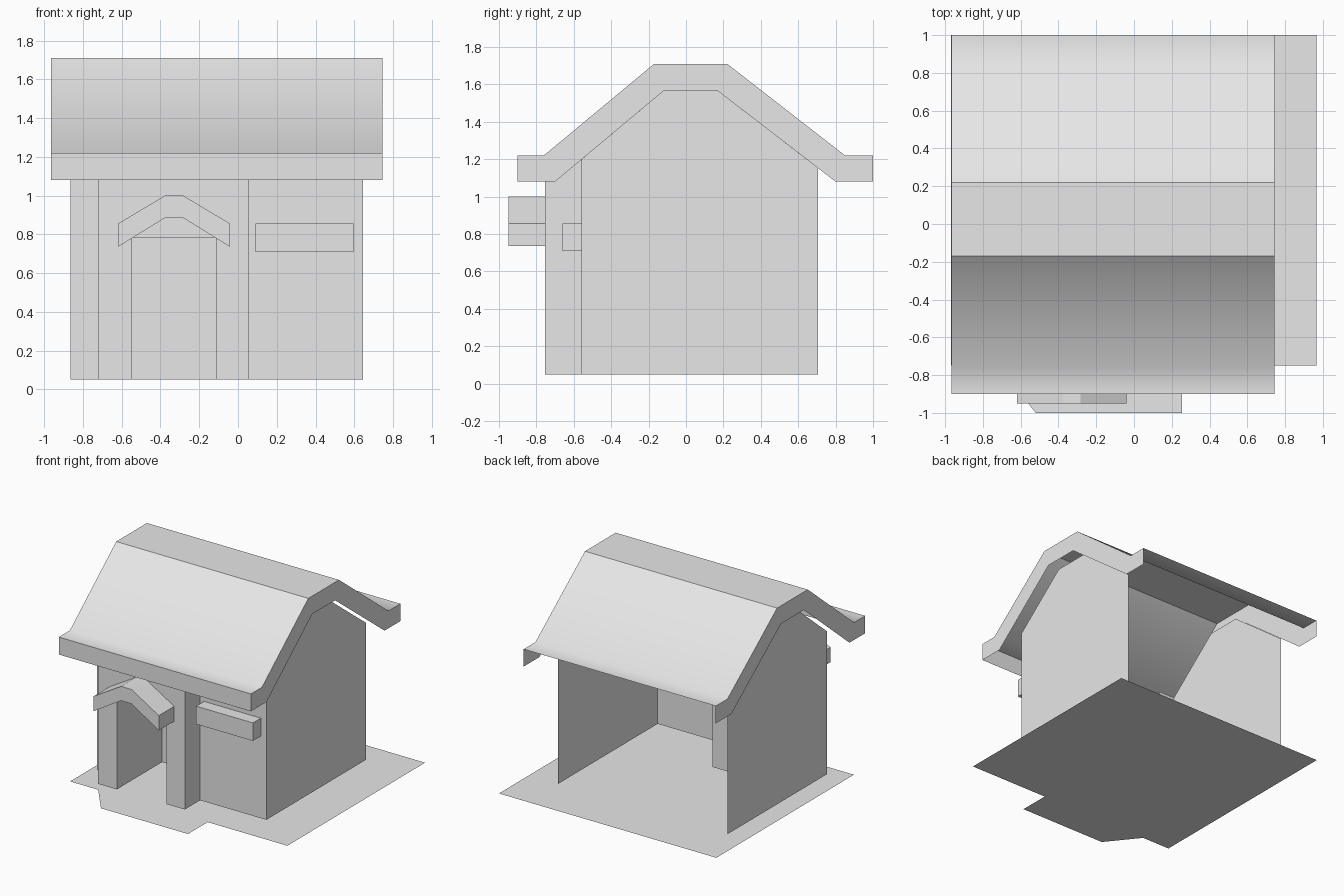
import bpy
import bmesh
from mathutils import Vector

cube = bpy.data.objects.get("Cube")
if cube:
    bpy.data.objects.remove(cube, do_unlink=True)

grey = bpy.data.materials.new("plain_grey")
grey.use_nodes = True
grey.diffuse_color = (0.8, 0.8, 0.8, 1)
grey.node_tree.nodes["Principled BSDF"].inputs["Base Color"].default_value = (0.8, 0.8, 0.8, 1)


def build(name, faces, smooth=False):
    """Make an object from (points, outward direction) pairs."""
    bm = bmesh.new()
    for points, out in faces:
        face = bm.faces.new([bm.verts.new(p) for p in points])
        face.normal_update()
        if face.normal.dot(Vector(out)) < 0:
            face.normal_flip()
        face.smooth = smooth
    bmesh.ops.remove_doubles(bm, verts=bm.verts, dist=0.0005)
    mesh = bpy.data.meshes.new(name)
    bm.to_mesh(mesh)
    bm.free()
    mesh.materials.append(grey)
    obj = bpy.data.objects.new(name, mesh)
    bpy.context.collection.objects.link(obj)
    return obj


def side(x, profile, out):
    return [(x, y, z) for y, z in profile], (out, 0, 0)


def front(y, x0, x1, z0, z1, out=-1):
    return [(x0, y, z0), (x1, y, z0), (x1, y, z1), (x0, y, z1)], (0, out, 0)


def strip(profile, x0, x1, out):
    return [([(x0, *a), (x1, *a), (x1, *b), (x0, *b)], out)
            for a, b in zip(profile, profile[1:])]


# Ground sheet with the front step
ground = [(-0.97, 1), (-0.97, -0.75), (-0.72, -0.75), (-0.52, -1),
          (0.255, -1), (0.255, -0.75), (0.965, -0.75), (0.965, 1)]
build("ground", [([(x, y, 0) for x, y in ground], (0, 0, 1))])

# Roof: open shell of slopes, ridge and front fascia
UP = (0, 0, 1)
RX0, RX1 = -0.965, 0.745
outer = [(-0.9, 1.22), (-0.76, 1.22), (-0.17, 1.71),
         (0.22, 1.71), (0.85, 1.22), (1, 1.22)]
inner = [(-0.9, 1.08), (-0.7, 1.08), (-0.12, 1.565),
         (0.17, 1.565), (0.8, 1.08), (1, 1.08)]
build("roof_front_slope", strip(outer[:3], RX0, RX1, UP), smooth=True)
build("roof_ridge", strip(outer[2:4], RX0, RX1, UP))
build("roof_back_slope", strip(outer[3:], RX0, RX1, UP), smooth=True)
build("roof_fascia", [front(-0.9, RX0, RX1, 1.08, 1.22)])

# Roof gable trims at both ends
for name, x, out in (("right", RX0, -1), ("left", RX1, 1)):
    build("gable_trim_" + name,
          [side(x, [outer[i], outer[i + 1], inner[i + 1], inner[i]], out) for i in range(5)])

# Gable walls with an inner window panel each; the back stays open
FLOOR, WALL_Y, BACK_Y = 0.05, -0.56, 0.705
WX0, WX1 = -0.865, 0.645
gable = [(WALL_Y, FLOOR), (WALL_Y, 1.197), inner[2], inner[3], (BACK_Y, 1.153), (BACK_Y, FLOOR)]
pane = [(-0.35, 0.28), (0.25, 0.28), (0.25, 0.81), (-0.35, 0.81)]
for name, x, out in (("right", WX0, -1), ("left", WX1, 1)):
    build("gable_wall_" + name, [side(x, gable, out)])
    build("window_panel_" + name, [side(x - out * 0.005, pane, -out)])

# Front wall either side of the porch
PX0, PX1, PORCH_Y = -0.72, 0.055, -0.755
build("front_wall", [front(WALL_Y, WX0, PX0, FLOOR, 1.197),
                     front(WALL_Y, PX1, WX1, FLOOR, 1.197)])

# Porch with doorway
DX0, DX1, DOOR_Y, DOOR_Z = -0.55, -0.11, -0.18, 0.785
cheek = [(WALL_Y, FLOOR), (PORCH_Y, FLOOR), (PORCH_Y, 1.08), (-0.7, 1.08), (WALL_Y, 1.197)]
build("porch", [side(PX0, cheek, -1), side(PX1, cheek, 1),
                front(PORCH_Y, PX0, DX0, FLOOR, 1.08),
                front(PORCH_Y, DX1, PX1, FLOOR, 1.08),
                front(PORCH_Y, DX0, DX1, DOOR_Z, 1.08)])

# Deep recess behind the doorway, closed by the door
reveal = [(PORCH_Y, FLOOR), (DOOR_Y, FLOOR), (DOOR_Y, DOOR_Z), (PORCH_Y, DOOR_Z)]
build("door_recess", [side(DX0, reveal, 1), side(DX1, reveal, -1)]
      + strip([(PORCH_Y, DOOR_Z), (DOOR_Y, DOOR_Z)], DX0, DX1, (0, 0, -1)))
build("door", [front(DOOR_Y, DX0, DX1, FLOOR, DOOR_Z)])


def prism(name, profile, y0, y1):
    """Solid with an x-z profile, running from y0 to y1."""
    bm = bmesh.new()
    face = bm.faces.new([bm.verts.new((x, y0, z)) for x, z in profile])
    ext = bmesh.ops.extrude_face_region(bm, geom=[face], use_keep_orig=True)
    moved = [g for g in ext["geom"] if isinstance(g, bmesh.types.BMVert)]
    bmesh.ops.translate(bm, verts=moved, vec=(0, y1 - y0, 0))
    bmesh.ops.recalc_face_normals(bm, faces=bm.faces)
    mesh = bpy.data.meshes.new(name)
    bm.to_mesh(mesh)
    bm.free()
    mesh.materials.append(grey)
    bpy.context.collection.objects.link(bpy.data.objects.new(name, mesh))


# Bent canopy over the door and ledge on the front wall
prism("door_canopy", [(-0.62, 0.855), (-0.377, 1), (-0.283, 1), (-0.04, 0.855),
                      (-0.04, 0.735), (-0.283, 0.885), (-0.377, 0.885), (-0.62, 0.735)],
      -0.95, PORCH_Y)
prism("window_ledge", [(0.09, 0.71), (0.595, 0.71), (0.595, 0.855), (0.09, 0.855)],
      -0.66, WALL_Y)
